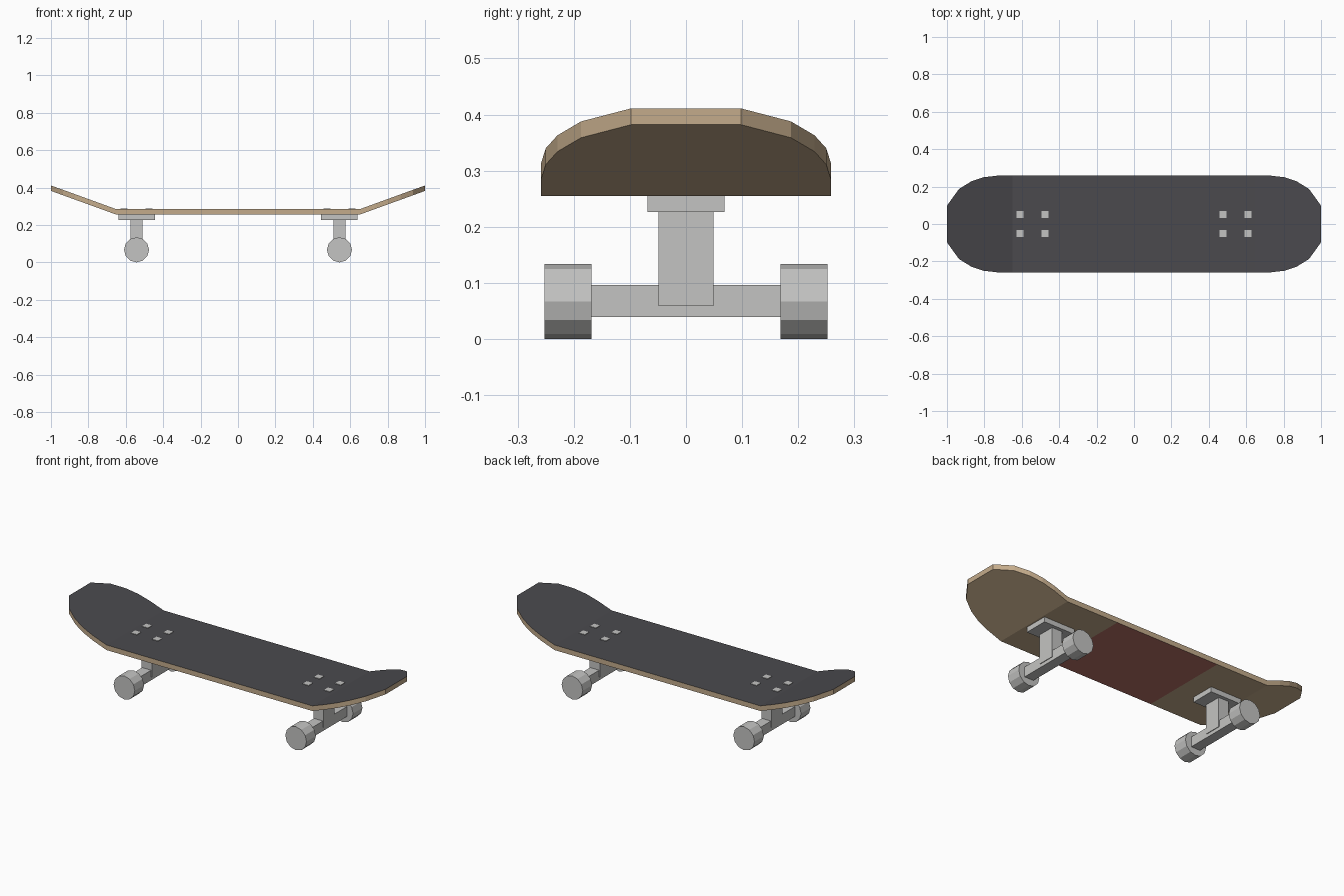
import bpy, bmesh, math
from mathutils import Matrix

cube = bpy.data.objects.get("Cube")
if cube:
    bpy.data.objects.remove(cube, do_unlink=True)


def material(name, rgb):
    m = bpy.data.materials.new(name)
    m.use_nodes = True
    m.diffuse_color = (*rgb, 1)
    m.node_tree.nodes["Principled BSDF"].inputs["Base Color"].default_value = (*rgb, 1)
    return m


GRIP = material("dark_grip", (0.07, 0.068, 0.076))
WOOD = material("maple_wood", (0.55, 0.41, 0.26))
RED = material("red_underside", (0.46, 0.16, 0.134))
METAL = material("light_grey_metal", (0.55, 0.55, 0.54))


def add_object(name, bm, mats):
    bmesh.ops.recalc_face_normals(bm, faces=bm.faces)
    mesh = bpy.data.meshes.new(name)
    bm.to_mesh(mesh)
    bm.free()
    for m in mats:
        mesh.materials.append(m)
    obj = bpy.data.objects.new(name, mesh)
    bpy.context.collection.objects.link(obj)
    return obj


def box(name, center, size):
    bm = bmesh.new()
    bmesh.ops.create_cube(bm, size=1,
                          matrix=Matrix.Translation(center) @ Matrix.Diagonal((*size, 1)))
    return add_object(name, bm, [METAL])


def wheel(name, center, radius, width):
    bm = bmesh.new()
    turn = Matrix.Rotation(math.pi / 2, 4, "X")
    bmesh.ops.create_cone(bm, cap_ends=True, segments=12, radius1=radius, radius2=radius,
                          depth=width, matrix=Matrix.Translation(center) @ turn)
    return add_object(name, bm, [METAL])


# Deck: rounded outline, split at the bends and panel edges, then kicked up at both ends
BEND, PANEL, BOTTOM, THICK, KICK = 0.65, 0.325, 0.255, 0.029, 0.127
half = [(PANEL, 0.258), (BEND, 0.258), (0.734, 0.258), (0.804, 0.25),
        (0.868, 0.229), (0.936, 0.187), (1.0, 0.098)]
stations = [(-x, w) for x, w in reversed(half)] + half
bm = bmesh.new()
rings = []
for x, w in stations:
    z = BOTTOM + KICK * max(0, abs(x) - BEND) / (1 - BEND)
    rings.append([bm.verts.new(p) for p in
                  ((x, -w, z), (x, w, z), (x, w, z + THICK), (x, -w, z + THICK))])
for a, b in zip(rings, rings[1:]):
    for i in range(4):
        j = (i + 1) % 4
        bm.faces.new((a[i], a[j], b[j], b[i]))
bm.faces.new(rings[0])
bm.faces.new(rings[-1])
bmesh.ops.recalc_face_normals(bm, faces=bm.faces)
for f in bm.faces:
    if f.normal.z > 0.5:
        f.material_index = 1
    elif f.normal.z < -0.5 and abs(f.calc_center_median().x) < PANEL:
        f.material_index = 2
add_object("deck", bm, [WOOD, GRIP, RED])

# Trucks, wheels and bolts at each end
for end, sx in (("left", 1), ("right", -1)):
    x = sx * 0.5425
    box(f"{end}_truck_baseplate", (x, 0, 0.241), (0.195, 0.137, 0.029))
    box(f"{end}_truck_post", (x, 0, 0.144), (0.064, 0.098, 0.17))
    box(f"{end}_axle", (x, 0, 0.068), (0.057, 0.34, 0.057))
    for side, sy in (("front", -1), ("back", 1)):
        wheel(f"{end}_{side}_wheel", (x, sy * 0.21, 0.067), 0.067, 0.084)
        for where, dx in (("inner", -0.067), ("outer", 0.067)):
            box(f"{end}_{side}_{where}_bolt", (x + sx * dx, sy * 0.05, 0.284),
                (0.037, 0.037, 0.006))
